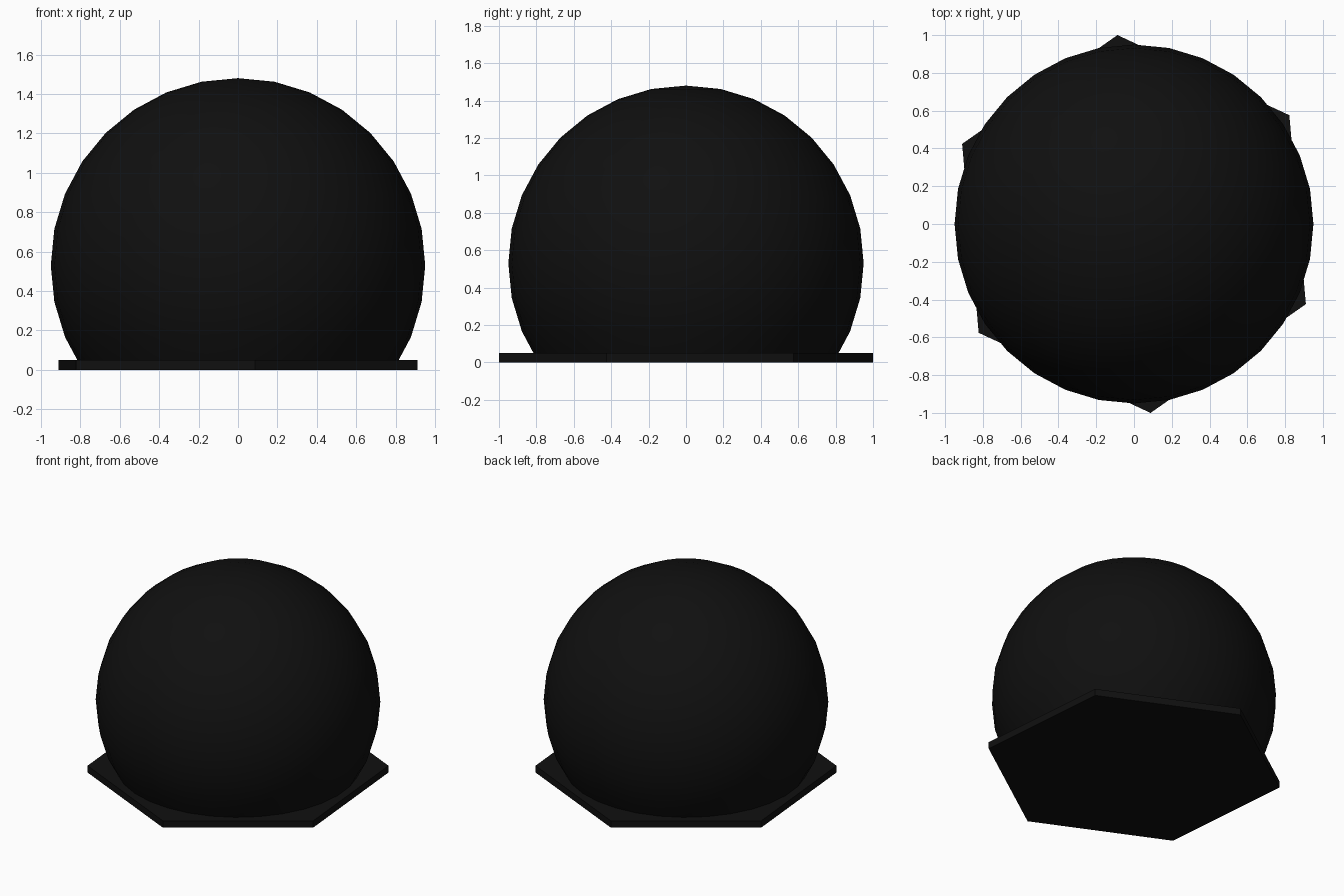
import bpy, bmesh, math
from mathutils import Matrix

if "Cube" in bpy.data.objects:
    bpy.data.objects.remove(bpy.data.objects["Cube"])


def black_material():
    mat = bpy.data.materials.new("black")
    mat.diffuse_color = (0.005, 0.005, 0.005, 1)
    mat.use_nodes = True
    mat.node_tree.nodes["Principled BSDF"].inputs["Base Color"].default_value = mat.diffuse_color
    return mat


def make_object(name, bm, mat, smooth):
    mesh = bpy.data.meshes.new(name)
    for f in bm.faces:
        f.smooth = smooth
    bm.to_mesh(mesh)
    bm.free()
    mesh.materials.append(mat)
    obj = bpy.data.objects.new(name, mesh)
    bpy.context.collection.objects.link(obj)
    return obj


black = black_material()

# Dome: UV sphere with the rings below the base removed
bm = bmesh.new()
bmesh.ops.create_uvsphere(bm, u_segments=32, v_segments=16, radius=0.95,
                          matrix=Matrix.Translation((0, 0, 0.53)))
bmesh.ops.delete(bm, geom=[v for v in bm.verts if v.co.z < -0.05], context='VERTS')
make_object("dome", bm, black, True)

# Base: thin hexagonal plate, turned so its corners match the top view
bm = bmesh.new()
ring = [bm.verts.new((1.004 * math.cos(a), 1.004 * math.sin(a), 0))
        for a in (math.radians(35 + 60 * i) for i in range(6))]
bottom = bm.faces.new(ring)
top = bmesh.ops.extrude_face_region(bm, geom=[bottom], use_keep_orig=True)
bmesh.ops.translate(bm, vec=(0, 0, 0.05),
                    verts=[g for g in top["geom"] if isinstance(g, bmesh.types.BMVert)])
bmesh.ops.recalc_face_normals(bm, faces=bm.faces)
make_object("hexagonal_base", bm, black, False)
